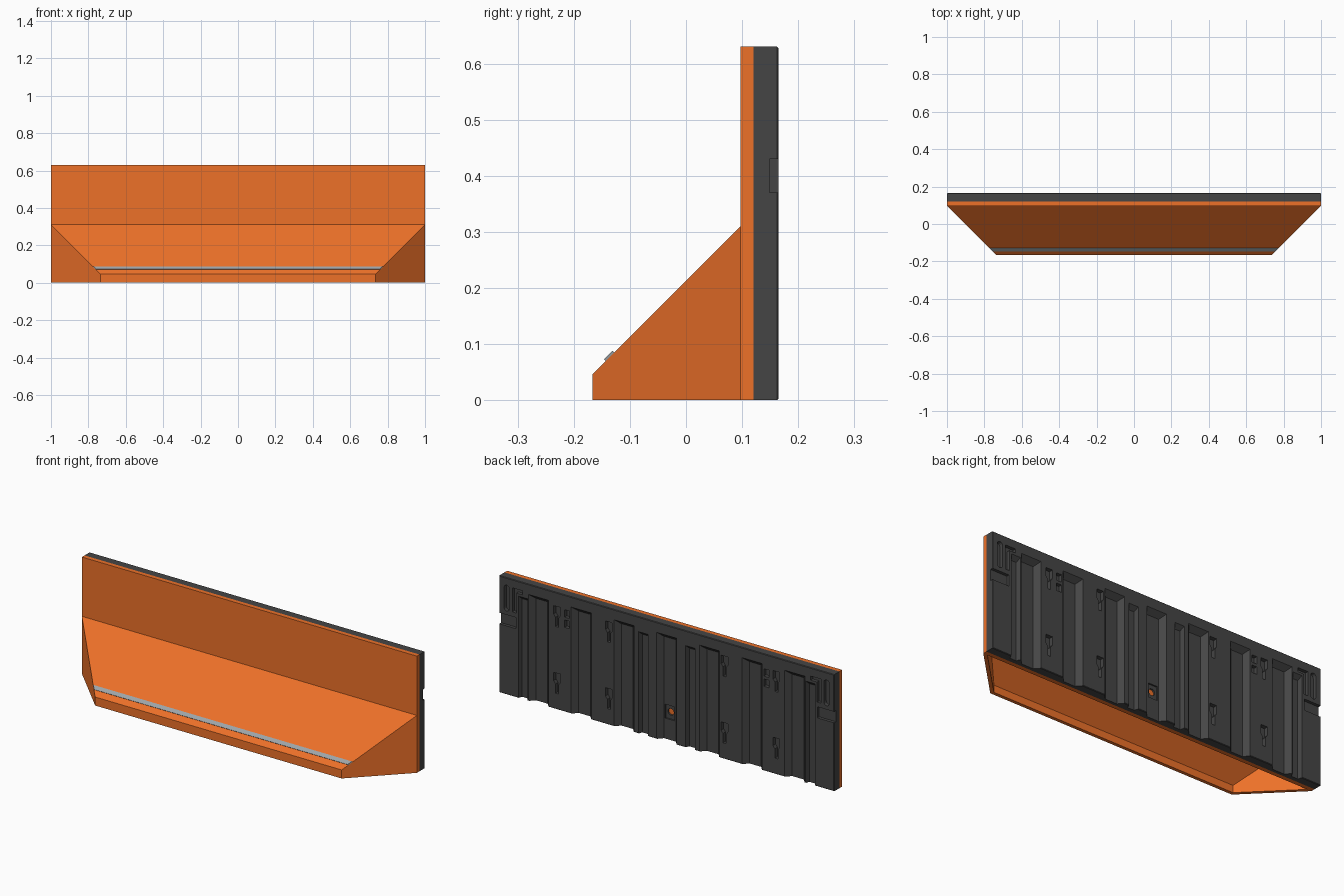
import bpy, bmesh, math

if "Cube" in bpy.data.objects:
    bpy.data.objects.remove(bpy.data.objects["Cube"])

BACK = 0.165          # rear surface of the dark panel
SEAM = 0.12           # plane between the dark and orange panels


def material(name, rgb):
    m = bpy.data.materials.new(name)
    m.diffuse_color = (*rgb, 1)
    m.use_nodes = True
    m.node_tree.nodes["Principled BSDF"].inputs["Base Color"].default_value = m.diffuse_color
    return m


ORANGE = material("orange", (0.85, 0.165, 0.022))
DARK = material("charcoal", (0.06, 0.06, 0.06))


def finish(name, bm, mat=None):
    bmesh.ops.recalc_face_normals(bm, faces=bm.faces)
    me = bpy.data.meshes.new(name)
    bm.to_mesh(me)
    bm.free()
    ob = bpy.data.objects.new(name, me)
    bpy.context.collection.objects.link(ob)
    if mat:
        me.materials.append(mat)
    return ob


def loft(bm, rings):
    """Closed solid through a list of equal-length point rings."""
    vs = [[bm.verts.new(p) for p in r] for r in rings]
    n = len(vs[0])
    for a, b in zip(vs, vs[1:]):
        for i in range(n):
            j = (i + 1) % n
            bm.faces.new((a[i], a[j], b[j], b[i]))
    bm.faces.new(vs[0])
    bm.faces.new(vs[-1])


def rect(x0, x1, z0, z1):
    return [(x0, z0), (x1, z0), (x1, z1), (x0, z1)]


def capsule(x, z0, z1, r):
    top = [(x + r * math.cos(a), z1 - r + r * math.sin(a))
           for a in (math.pi * i / 6 for i in range(7))]
    bottom = [(2 * x - px, z0 + z1 - pz) for px, pz in top]
    return top + bottom


def slab(y0, y1):
    bm = bmesh.new()
    loft(bm, [[(x, y, z) for x, z in rect(-1, 1, 0, 0.63)] for y in (y0, y1)])
    return bm


def pocket(bm, outer, depth, inner=None):
    """Cutter sunk into the rear surface, tapering to the inner outline."""
    levels = ((BACK + 0.01, outer), (BACK, outer), (BACK - depth, inner or outer))
    loft(bm, [[(x, y, z) for x, z in pts] for y, pts in levels])


def carve(target, bm):
    cutter = finish("cutter", bm)
    cutter.hide_render = True
    mod = target.modifiers.new("cut", 'BOOLEAN')
    mod.operation = 'DIFFERENCE'
    mod.solver = 'EXACT'
    mod.object = cutter
    bpy.context.view_layer.objects.active = target
    bpy.ops.object.modifier_apply(modifier=mod.name)
    bpy.data.objects.remove(cutter)


# Orange front board
finish("front_board", slab(0.097, SEAM), ORANGE)

# Dark rear panel with a fine chamfer round its rear edges
bm = slab(SEAM, BACK)
rim = [e for e in bm.edges if all(v.co.y > BACK - 1e-4 for v in e.verts)]
bmesh.ops.recalc_face_normals(bm, faces=bm.faces)
bmesh.ops.bevel(bm, geom=rim, offset=0.003, segments=1, affect='EDGES')
panel = finish("rear_panel", bm, DARK)

cut = bmesh.new()
# Wide tapered channels, open at the bottom
for k in range(-3, 4):
    c = k * 0.255
    pocket(cut, rect(c - 0.06, c + 0.06, -0.02, 0.575), 0.028,
           rect(c - 0.035, c + 0.035, -0.02, 0.55))
for s in (-1, 1):
    # Narrow channels
    for c in (0.14, 0.858):
        pocket(cut, rect(s * c - 0.028, s * c + 0.028, -0.02, 0.55), 0.022,
               rect(s * c - 0.02, s * c + 0.02, -0.02, 0.53))
    # Keyhole hanging slots
    for c in (0.655, 0.345):
        for z in (0.085, 0.445):
            pts = [(-0.009, 0), (0.009, 0), (0.009, 0.05), (0.02, 0.065),
                   (0.02, 0.11), (-0.02, 0.11), (-0.02, 0.065), (-0.009, 0.05)]
            pocket(cut, [(s * c + x, z + dz) for x, dz in pts], 0.022)
    # Small square vents
    for z in (0.455, 0.51):
        pocket(cut, rect(s * 0.595 - 0.015, s * 0.595 + 0.015, z, z + 0.04), 0.02)
    # Long end slots, angled slots and side notches
    pocket(cut, capsule(s * 0.955, 0.45, 0.59, 0.016), 0.02)
    angled = [(0.898, 0.455), (0.922, 0.455), (0.922, 0.585), (0.86, 0.585),
              (0.86, 0.563), (0.898, 0.563)]
    pocket(cut, [(s * x, z) for x, z in angled], 0.018)
    pocket(cut, rect(*sorted((s * 0.9, s * 1.02)), 0.37, 0.43), 0.016)
carve(panel, cut)

# Fixing recess and through hole in the middle channel
cut = bmesh.new()
pocket(cut, rect(-0.028, 0.028, 0.11, 0.185), 0.036)
carve(panel, cut)
cut = bmesh.new()
pocket(cut, capsule(0, 0.13, 0.166, 0.0179), 0.06)
carve(panel, cut)

# Hollow hood: outer and inner shells joined by a rim, open below
bm = bmesh.new()


def shell(o):
    d = o * math.sqrt(2)
    xb, zb, yf = 1 - d, 0.31 - d, -0.167 + o
    run = 0.097 - yf
    prof = [(xb, 0.097, 0), (xb - run, yf, 0),
            (xb - run, yf, zb - run), (xb, 0.097, zb)]
    l, r = [[bm.verts.new((s * x, y, z)) for x, y, z in prof] for s in (-1, 1)]
    for f in (l, r, (l[1], r[1], r[2], l[2]), (l[2], r[2], r[3], l[3])):
        bm.faces.new(f)
    return [l[0], l[1], r[1], r[0], r[3], l[3]]


outer, inner = shell(0), shell(0.018)
for i in range(6):
    j = (i + 1) % 6
    bm.faces.new((outer[i], outer[j], inner[j], inner[i]))
finish("hood", bm, ORANGE)

# Grey strip lying on the slope, mitred to the hood's sides
bm = bmesh.new()
y0, y1, h = -0.143, -0.128, 0.003
section = [(y0, y0 + 0.213), (y1, y1 + 0.213),
           (y1 - h, y1 + 0.213 + h), (y0 - h, y0 + 0.213 + h)]
loft(bm, [[(s * (0.903 + y), y, z) for y, z in section] for s in (-1, 1)])
finish("slope_strip", bm, material("strip_grey", (0.35, 0.38, 0.4)))
